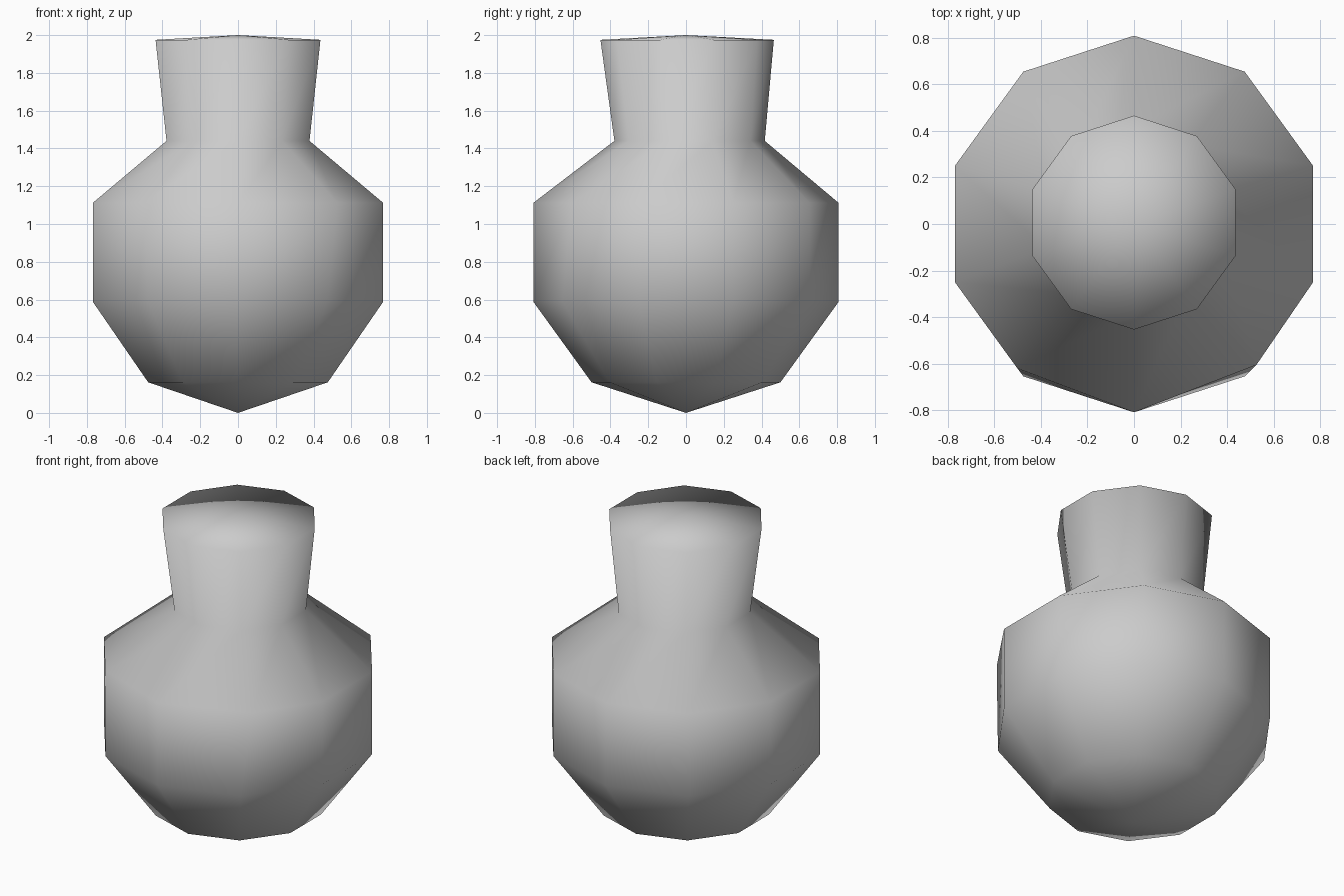
import bpy, bmesh
from math import cos, sin, pi

if "Cube" in bpy.data.objects:
    bpy.data.objects.remove(bpy.data.objects["Cube"])

SIDES = 10
# rings: radius, height, y shift
RINGS = [(0.50, 0.162, 0.0), (0.808, 0.588, 0.0), (0.808, 1.112, 0.0),
         (0.398, 1.44, 0.019), (0.459, 1.975, 0.006)]

bm = bmesh.new()
rings = []
for r, z, dy in RINGS:
    rings.append([bm.verts.new((r * cos(pi / 2 + 2 * pi * i / SIDES),
                                r * sin(pi / 2 + 2 * pi * i / SIDES) + dy, z))
                  for i in range(SIDES)])

# slightly dented front of the shoulder
rings[2][4].co.x, rings[2][4].co.y = -0.50, -0.62
rings[2][6].co.x, rings[2][6].co.y = 0.525, -0.605

# walls
for low, high in zip(rings, rings[1:]):
    for i in range(SIDES):
        j = (i + 1) % SIDES
        bm.faces.new((low[i], low[j], high[j], high[i]))

# pointed base and shallow domed lid
base = bm.verts.new((0, 0, 0))
top = bm.verts.new((0, 0, 2.0))
for i in range(SIDES):
    j = (i + 1) % SIDES
    bm.faces.new((base, rings[0][j], rings[0][i]))
    bm.faces.new((top, rings[-1][i], rings[-1][j]))

bmesh.ops.recalc_face_normals(bm, faces=bm.faces[:])
for f in bm.faces:
    f.smooth = True

mesh = bpy.data.meshes.new("round_flask")
bm.to_mesh(mesh)
bm.free()
bpy.context.collection.objects.link(bpy.data.objects.new("round_flask", mesh))
